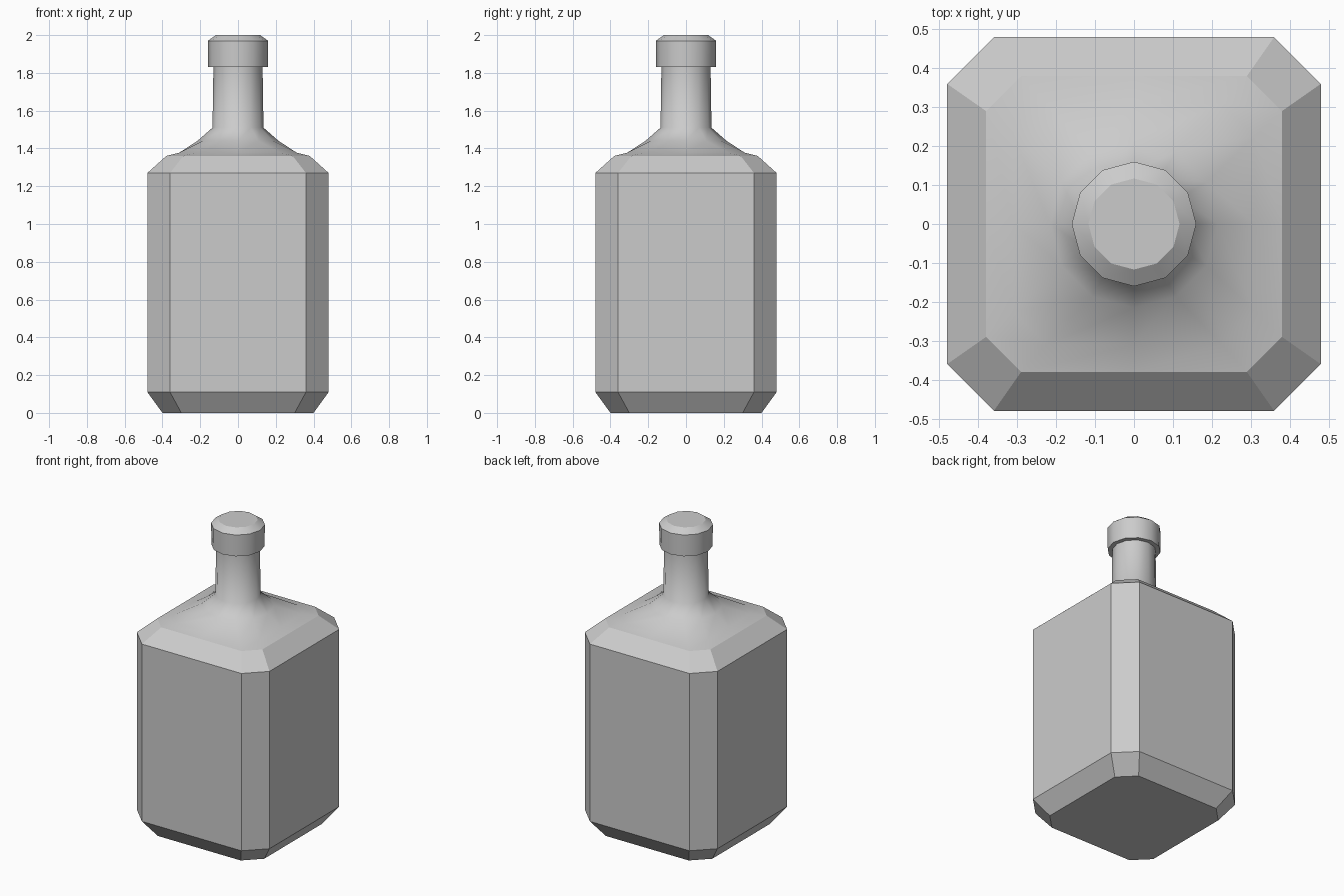
import bpy, bmesh, math

if "Cube" in bpy.data.objects:
    bpy.data.objects.remove(bpy.data.objects["Cube"])


def octagon(half, corner, z):
    """Square with cut corners; 12 points so it lines up with the round rings."""
    pts = []
    a = (half, 0), (half, corner), (corner, half)
    for k in range(4):
        c, s = round(math.cos(k * math.pi / 2)), round(math.sin(k * math.pi / 2))
        pts += [(x * c - y * s, x * s + y * c, z) for x, y in a]
    return pts


def circle(r, z):
    return [(r * math.cos(i * math.pi / 6), r * math.sin(i * math.pi / 6), z) for i in range(12)]


def loft(name, rings, smooth_bands, cap_top):
    """Skin a stack of rings; smooth_bands are the bands shaded smooth around."""
    bm = bmesh.new()
    loops = [[bm.verts.new(p) for p in ring] for ring in rings]
    for b, (lo, hi) in enumerate(zip(loops, loops[1:])):
        for i in range(12):
            j = (i + 1) % 12
            f = bm.faces.new((lo[i], lo[j], hi[j], hi[i]))
            f.smooth = b in smooth_bands
    bm.faces.new(loops[0][::-1])
    if cap_top:
        bm.faces.new(loops[-1])
    mesh = bpy.data.meshes.new(name)
    bm.to_mesh(mesh)
    bm.free()
    obj = bpy.data.objects.new(name, mesh)
    bpy.context.collection.objects.link(obj)
    return obj


# Bottle: bevelled square body, flared shoulder and round neck
loft("bottle_body", [
    octagon(0.40, 0.30, 0.0),
    octagon(0.48, 0.36, 0.11),
    octagon(0.48, 0.36, 1.27),
    octagon(0.38, 0.29, 1.36),
    octagon(0.31, 0.225, 1.378),
    circle(0.215, 1.44),
    circle(0.135, 1.51),
    circle(0.13, 1.84),
], {3, 4, 5, 6}, False)

# Lip: thick collar with a bevelled, closed top
lip = loft("bottle_lip", [
    circle(0.158, 1.83),
    circle(0.16, 1.97),
    circle(0.117, 2.0),
], {0, 1}, True)
for e in lip.data.edges:
    z = [lip.data.vertices[v].co.z for v in e.vertices]
    e.use_edge_sharp = abs(z[0] - z[1]) < 1e-4
